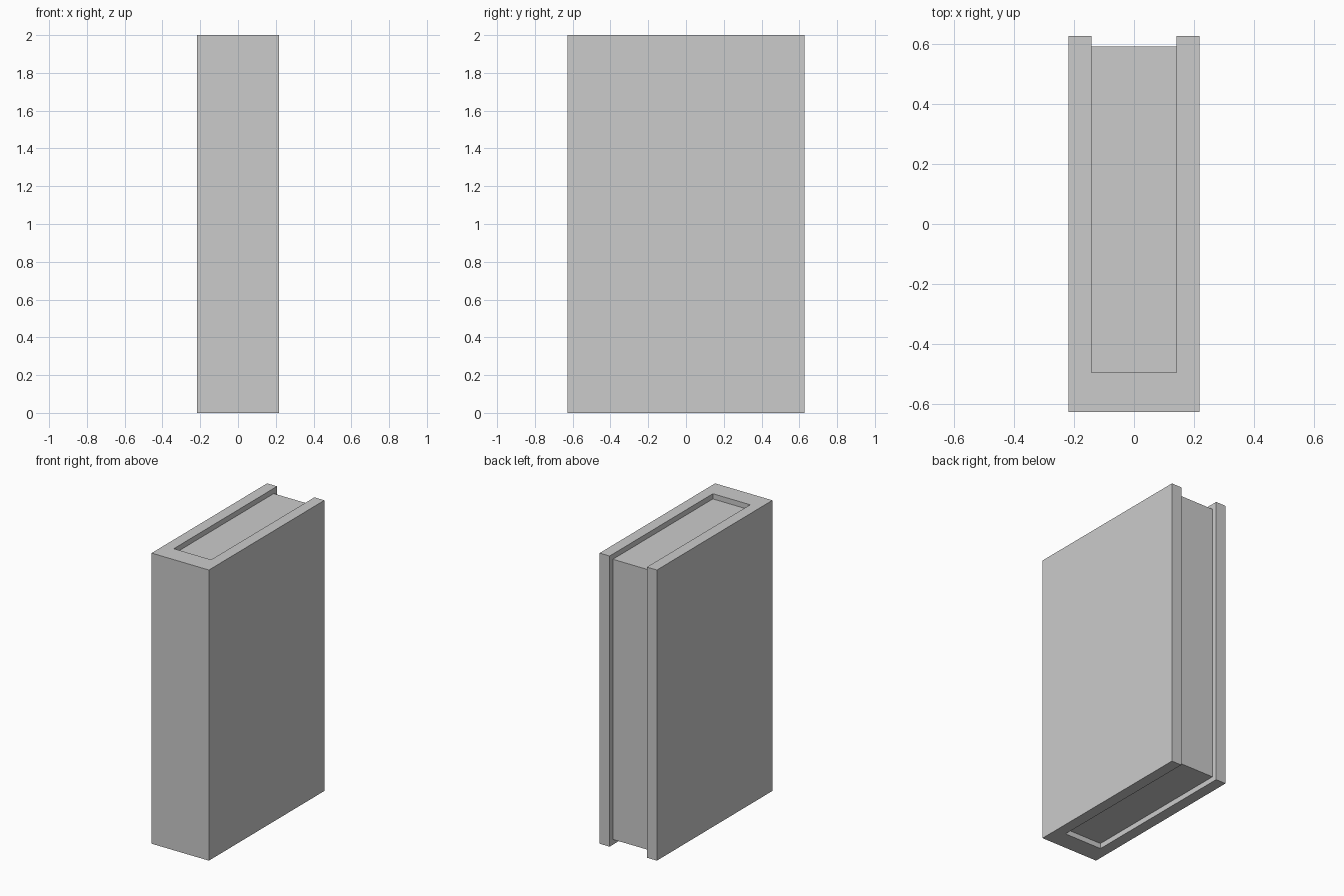
import bpy, bmesh

if "Cube" in bpy.data.objects:
    bpy.data.objects.remove(bpy.data.objects["Cube"])

W, D, H = 0.218, 0.628, 2.0      # half width, half depth, height
IW, SPINE, INSET = 0.142, -0.495, 0.036


def prism(name, outline, z0, z1):
    """Extrude a counter-clockwise xy outline from z0 to z1."""
    bm = bmesh.new()
    face = bm.faces.new([bm.verts.new((x, y, z0)) for x, y in outline])
    ext = bmesh.ops.extrude_face_region(bm, geom=[face], use_keep_orig=True)
    top = [v for v in ext["geom"] if isinstance(v, bmesh.types.BMVert)]
    bmesh.ops.translate(bm, verts=top, vec=(0, 0, z1 - z0))
    bmesh.ops.recalc_face_normals(bm, faces=bm.faces)
    mesh = bpy.data.meshes.new(name)
    bm.to_mesh(mesh)
    bm.free()
    obj = bpy.data.objects.new(name, mesh)
    bpy.context.collection.objects.link(obj)
    return obj


# U-shaped cover: spine at the front, a board on each side
right_half = [(W, -D), (W, D), (IW, D), (IW, SPINE)]
cover = [*right_half, *[(-x, y) for x, y in reversed(right_half)]]
prism("book_cover", cover, 0, H)

# Page block, set in from the cover at the top, bottom and open edge
back = D - INSET
pages = [(-IW, SPINE), (IW, SPINE), (IW, back), (-IW, back)]
prism("page_block", pages, INSET, H - INSET)
